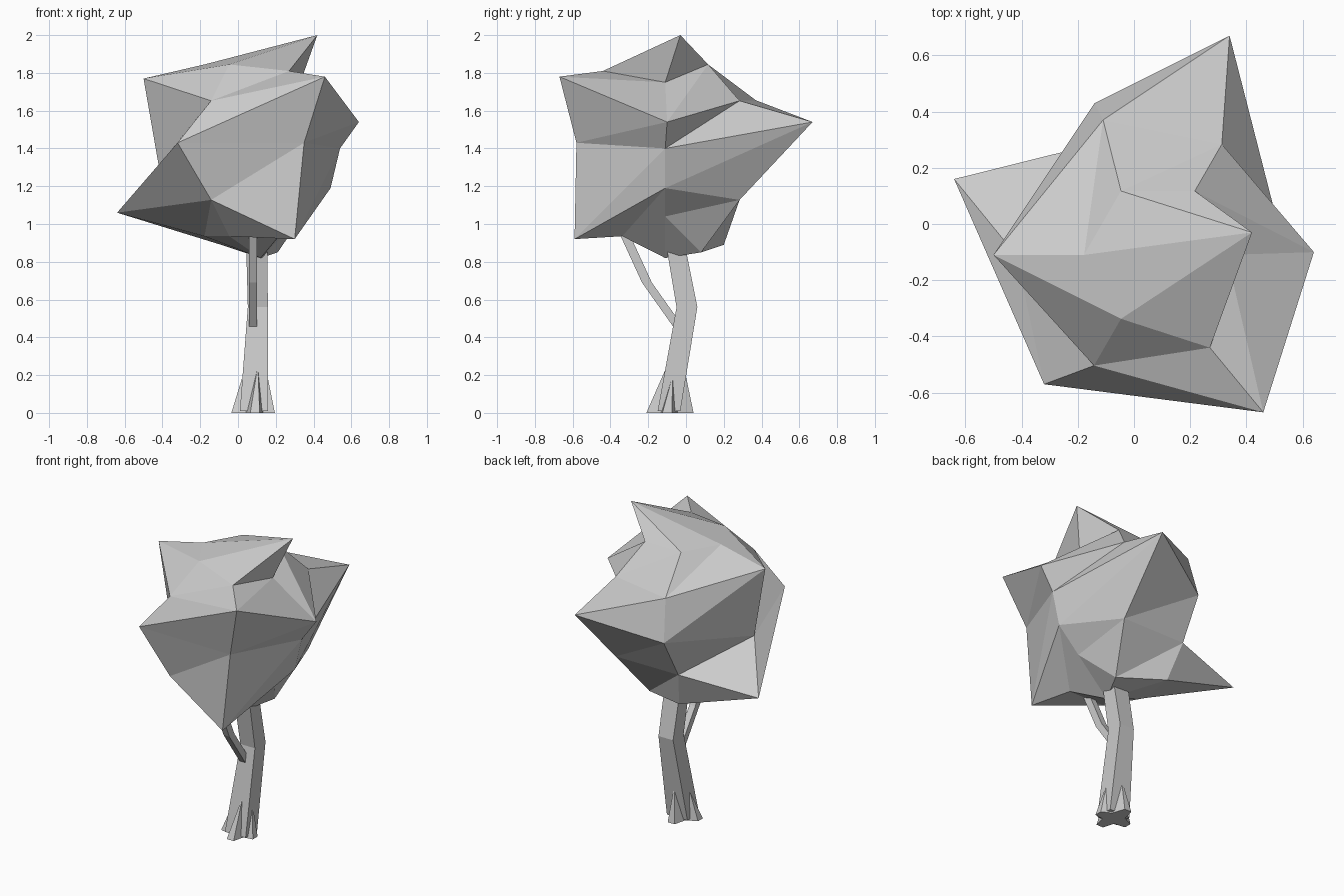
import bpy, bmesh, math
from mathutils import Vector

if "Cube" in bpy.data.objects:
    bpy.data.objects.remove(bpy.data.objects["Cube"])


def finish(bm, name):
    bmesh.ops.recalc_face_normals(bm, faces=bm.faces)
    me = bpy.data.meshes.new(name)
    bm.to_mesh(me)
    bm.free()
    ob = bpy.data.objects.new(name, me)
    bpy.context.collection.objects.link(ob)
    return ob


def square_tube(name, stations):
    """Loft square sections given as (x, y, z, half width x, half width y)."""
    bm = bmesh.new()
    loops = []
    for x, y, z, hx, hy in stations:
        loops.append([bm.verts.new((x + sx * hx, y + sy * hy, z))
                      for sx, sy in ((-1, -1), (1, -1), (1, 1), (-1, 1))])
    for a, b in zip(loops, loops[1:]):
        for i in range(4):
            j = (i + 1) % 4
            bm.faces.new((a[i], a[j], b[j], b[i]))
    bm.faces.new(loops[0][::-1])
    bm.faces.new(loops[-1])
    return finish(bm, name)


# crown: six-sided sphere with some corners pulled, keyed by (ring, segment)
centre, radius = Vector((0.085, -0.11, 1.39)), 0.525
pulled = {
    (0, 0): (0.42, -0.03, 2.0), (6, 0): (0.12, -0.11, 0.82),
    (1, 0): (0.33, -0.11, 1.75), (1, 5): (0.27, -0.44, 1.81),
    (2, 0): (0.64, -0.10, 1.54), (2, 2): (-0.11, 0.37, 1.655),
    (2, 3): (-0.50, -0.11, 1.77), (2, 5): (0.46, -0.67, 1.78),
    (3, 0): (0.54, -0.11, 1.40), (3, 1): (0.34, 0.67, 1.54),
    (3, 2): (-0.14, 0.43, 1.39), (3, 3): (-0.42, -0.11, 1.31),
    (3, 4): (-0.32, -0.57, 1.43), (3, 5): (0.35, -0.58, 1.43),
    (4, 0): (0.49, -0.11, 1.19), (4, 3): (-0.64, 0.16, 1.06),
    (4, 5): (0.30, -0.59, 0.92), (5, 0): (0.34, -0.11, 1.04),
    (5, 1): (0.21, 0.08, 0.85), (5, 2): (-0.09, 0.20, 0.89),
}
bm = bmesh.new()
grid = []
for i in range(7):
    t, row = math.radians(30 * i), []
    for j in range(1 if i in (0, 6) else 6):
        p = math.radians(60 * j)
        ball = centre + radius * Vector((math.sin(t) * math.cos(p),
                                         math.sin(t) * math.sin(p), math.cos(t)))
        row.append(bm.verts.new(pulled.get((i, j), ball)))
    grid.append(row)
for j in range(6):
    k = (j + 1) % 6
    bm.faces.new((grid[0][0], grid[1][j], grid[1][k]))
    bm.faces.new((grid[6][0], grid[5][k], grid[5][j]))
    for i in range(1, 5):
        up, low = grid[i], grid[i + 1]
        bm.faces.new((low[j], up[k], up[j]))
        bm.faces.new((low[j], low[k], up[k]))
finish(bm, "crown")

# bent trunk and side branch
square_tube("trunk", [(0.085, -0.09, 0.01, 0.075, 0.06), (0.105, 0.005, 0.56, 0.053, 0.055),
                      (0.10, -0.05, 0.86, 0.056, 0.05), (0.10, -0.06, 0.95, 0.05, 0.045)])
square_tube("branch", [(0.08, -0.03, 0.44, 0.021, 0.026), (0.08, -0.207, 0.69, 0.021, 0.026),
                       (0.08, -0.34, 0.98, 0.021, 0.026)])

# root wedges: outer toe, direction along the trunk side, tip on the trunk
roots = [((0.09, -0.21), (1, 0), (0.105, -0.10, 0.25)),
         ((0.08, 0.04), (1, 0), (0.09, -0.01, 0.24)),
         ((-0.035, -0.10), (0, 1), (0.02, -0.07, 0.18)),
         ((0.195, -0.10), (0, 1), (0.155, -0.07, 0.20))]
for n, ((x, y), (dx, dy), tip) in enumerate(roots):
    bm = bmesh.new()
    base = []
    for px, py, w in ((x, y, 0.025), (0.085, -0.08, 0.06)):
        for s in (-1, 1):
            base.append(bm.verts.new((px + s * w * dx, py + s * w * dy, 0)))
    a, b, c, d = base
    top = bm.verts.new(tip)
    ring = (a, b, d, c)
    bm.faces.new(ring)
    for i in range(4):
        bm.faces.new((ring[i], ring[(i + 1) % 4], top))
    finish(bm, f"root_{n + 1}")
